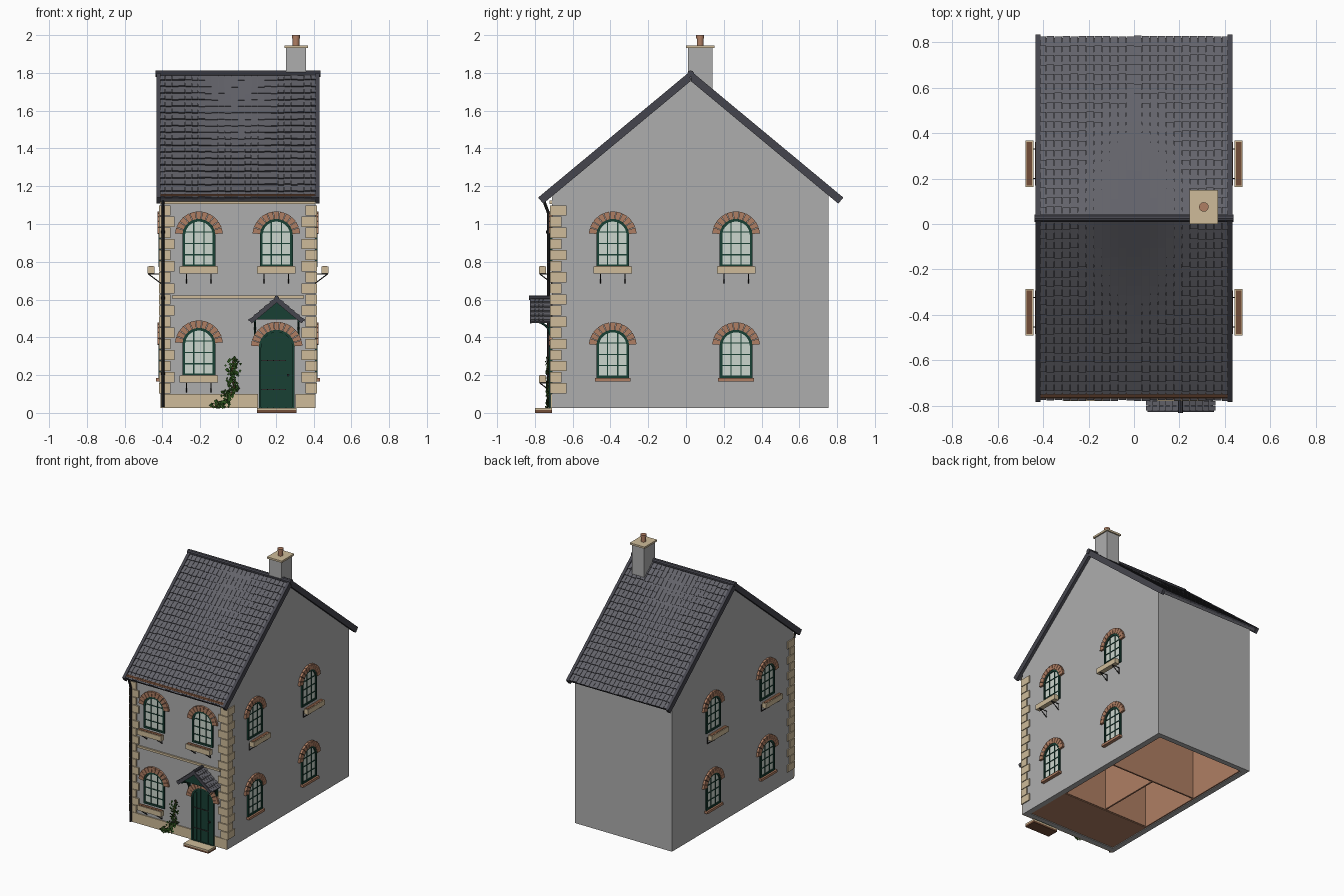
import bpy, bmesh, math, random
from mathutils import Matrix, Vector

if "Cube" in bpy.data.objects:
    bpy.data.objects.remove(bpy.data.objects["Cube"])

random.seed(4)
COLOURS = {
    "wall_grey": (0.42, 0.42, 0.42), "slate": (0.125, 0.125, 0.145),
    "dark_slate": (0.06, 0.06, 0.075), "cream_stone": (0.62, 0.50, 0.32),
    "brick": (0.43, 0.21, 0.125), "dark_green": (0.009, 0.05, 0.034),
    "pale_glass": (0.60, 0.67, 0.61), "iron": (0.022, 0.02, 0.02),
    "brown": (0.17, 0.075, 0.04), "leaf": (0.025, 0.085, 0.012)}
MATS = {}
for n, c in COLOURS.items():
    MATS[n] = bpy.data.materials.new(n)
    MATS[n].diffuse_color = (*c, 1)


def finish(bm, name, mats, M=Matrix(), smooth=False):
    bmesh.ops.recalc_face_normals(bm, faces=bm.faces)
    me = bpy.data.meshes.new(name)
    bm.to_mesh(me)
    bm.free()
    for m in mats.split():
        me.materials.append(MATS[m])
    ob = bpy.data.objects.new(name, me)
    ob.matrix_world = M
    bpy.context.collection.objects.link(ob)
    if smooth:
        bpy.context.view_layer.objects.active = ob
        ob.select_set(True)
        bpy.ops.object.shade_smooth_by_angle()
        ob.select_set(False)


def prism(bm, pts, y0, y1, m=0):
    """Extrude an x-z outline from y0 to y1."""
    a = [bm.verts.new((x, y0, z)) for x, z in pts]
    b = [bm.verts.new((x, y1, z)) for x, z in pts]
    k = len(pts)
    fs = [bm.faces.new((a[i], a[(i + 1) % k], b[(i + 1) % k], b[i])) for i in range(k)]
    fs += [bm.faces.new(a[::-1]), bm.faces.new(b)]
    for f in fs:
        f.material_index = m
    return fs


def box(bm, x0, x1, y0, y1, z0, z1, m=0):
    return prism(bm, [(x0, z0), (x1, z0), (x1, z1), (x0, z1)], y0, y1, m)


def rod(bm, p, q, r, m=0, n=10):
    p, q = Vector(p), Vector(q)
    d = q - p
    M = Matrix.Translation((p + q) / 2) @ d.to_track_quat('Z', 'Y').to_matrix().to_4x4()
    r_ = bmesh.ops.create_cone(bm, cap_ends=True, segments=n, radius1=r, radius2=r, depth=d.length, matrix=M)
    for f in {f for v in r_["verts"] for f in v.link_faces}:
        f.material_index = m


def arch(w, z0, zc, n=14):
    """Round-headed outline: sill z0, arch centre zc, half width w."""
    return [(-w, z0), (w, z0)] + [(w * math.cos(math.pi * i / n), zc + w * math.sin(math.pi * i / n))
                                  for i in range(n + 1)]


def ring(bm, a, b, y0, y1, m=0):
    for i in range(len(a)):
        j = (i + 1) % len(a)
        if (Vector(a[i]) - Vector(a[j])).length > 1e-6:
            prism(bm, [a[i], a[j], b[j], b[i]], y0, y1, m)


def brick_arch(name, r0, r1, zc, M, n=11):
    bm = bmesh.new()
    for i in range(n):
        t0, t1 = [math.radians(4 + 172 * (i + e) / n) for e in (0.05, 0.95)]
        prism(bm, [(r * math.cos(t), zc + r * math.sin(t))
                   for r, t in ((r0, t0), (r1, t0), (r1, t1), (r0, t1))], -0.016, 0.01)
    finish(bm, name, "brick", M)


def window(name, M, z0, planter):
    w, zc = 0.087, z0 + 0.168
    bm = bmesh.new()
    prism(bm, arch(w - 0.008, z0 + 0.004, zc), -0.004, 0.005, 1)
    ring(bm, arch(w, z0, zc), arch(w - 0.014, z0 + 0.014, zc), -0.011, 0.005)
    for x in (-0.027, 0.027):
        box(bm, x - 0.003, x + 0.003, -0.008, 0, z0, zc + 0.068)
    for z in (0.065, 0.125, 0.185):
        box(bm, -w + 0.01, w - 0.01, -0.008, 0, z0 + z - 0.003, z0 + z + 0.003)
    finish(bm, name + "_window", "dark_green pale_glass", M)
    brick_arch(name + "_brick_arch", w, 0.127, zc, M)
    bm = bmesh.new()
    if planter:   # stone trough with soil on iron brackets
        box(bm, -0.102, 0.102, -0.068, -0.032, z0 - 0.035, z0 + 0.003)
        box(bm, -0.095, 0.095, -0.062, -0.038, z0, z0 + 0.005, 1)
        for x in (-0.065, 0.065):
            rod(bm, (x, 0, z0 - 0.037), (x, -0.066, z0 - 0.037), 0.003, 2, 6)
            rod(bm, (x, 0, z0 - 0.085), (x, -0.064, z0 - 0.037), 0.003, 2, 6)
            rod(bm, (x, -0.003, z0 - 0.085), (x, -0.003, z0 - 0.035), 0.003, 2, 6)
        finish(bm, name + "_planter", "cream_stone brown iron", M)
    else:
        box(bm, -0.095, 0.095, -0.025, 0.01, z0 - 0.018, z0)
        finish(bm, name + "_sill", "brick", M)


def rot(deg):
    return Matrix.Rotation(math.radians(deg), 4, 'Z')


# Walls: two gables, front and back
X, YF, YB, YR, SL = 0.41, -0.71, 0.755, 0.025, 0.83
TURN = rot(90)                       # outline x becomes world y


def under(y):
    return 1.772 - SL * abs(y - YR)


bm = bmesh.new()
for y0 in (-X, X - 0.04):
    prism(bm, [(YF, 0.025), (YB, 0.025), (YB, under(YB)), (YR, under(YR)), (YF, under(YF))], y0, y0 + 0.04)
box(bm, YF, YF + 0.04, -X + 0.04, X - 0.04, 0.025, under(YF))
box(bm, YB - 0.04, YB, -X + 0.04, X - 0.04, 0.025, under(YB))
finish(bm, "house_walls", "wall_grey", TURN)

# Interior linings, partitions and floors
bm = bmesh.new()
for s in (-1, 1):
    box(bm, s * 0.365 - 0.005, s * 0.365 + 0.005, -0.67, 0.715, 0.03, 0.6)
for y in (-0.665, -0.31, 0.2, 0.71):
    box(bm, -0.36, 0.36, y - 0.006, y + 0.006, 0.035, 0.6)
box(bm, -0.006, 0.006, -0.3, 0.19, 0.035, 0.6)
box(bm, -0.37, 0.37, -0.67, 0.715, 0.6, 0.615)
box(bm, -0.37, 0.37, -0.67, -0.31, 0.03, 0.04)
box(bm, 0, 0.37, -0.05, 0.2, 0.3, 0.31)
finish(bm, "interior_rooms", "brick")

# Main roof: decks, overlapping slates, barge boards, ridge
L, ROWS, COLS = 1.03, 19, 24
ANG = math.atan(SL)
CO, SI = math.cos(ANG), math.sin(ANG)


def slope(s, d, h):
    return (YR + s * (d * CO + h * SI), 1.795 - d * SI + h * CO)


bm = bmesh.new()
for s in (-1, 1):
    prism(bm, [slope(s, 0, 0), slope(s, L, 0), slope(s, L, -0.022), (YR, 1.765)], -0.42, 0.42)
    for i in range(ROWS):
        for j in range(COLS):
            x = -0.42 + 0.84 * j / COLS
            up, low = L * i / ROWS, L * (i + 1) / ROWS + random.uniform(0, 0.006)
            # slates lie flatter toward the middle of the ridge
            lift = 0.0095 * min(1, max(0.25, math.hypot((x + 0.017) / 0.3, up / 0.75)))
            fs = prism(bm, [slope(s, low, lift), slope(s, up, 0.002), slope(s, low, -0.004)],
                       x + 0.001, x + 0.034)
            fs[2].material_index = 1
finish(bm, "main_roof", "slate dark_slate", TURN)
bm = bmesh.new()
for s in (-1, 1):
    for e in (-1, 1):
        prism(bm, [slope(s, 0, 0.012), slope(s, L + 0.01, 0.012), slope(s, L + 0.01, -0.03), (YR, 1.757)],
              e * 0.421 - 0.011, e * 0.421 + 0.011)
rod(bm, (YR, -0.437, 1.795), (YR, 0.437, 1.795), 0.018)
finish(bm, "barge_boards_and_ridge", "dark_slate", TURN, True)

# Chimney
bm = bmesh.new()
box(bm, 0.255, 0.36, 0.01, 0.14, 1.66, 1.935)
box(bm, 0.245, 0.37, 0.0, 0.15, 1.932, 1.946, 1)
rod(bm, (0.307, 0.075, 1.94), (0.307, 0.075, 1.985), 0.018, 2, 16)
rod(bm, (0.307, 0.075, 1.982), (0.307, 0.075, 2.0), 0.021, 2, 16)
finish(bm, "chimney", "wall_grey cream_stone brick", smooth=True)

# Gutter and downpipe
bm = bmesh.new()
rod(bm, (-0.42, -0.752, 1.145), (0.42, -0.752, 1.145), 0.015, 1)
pipe = [(-0.397, -0.752, 1.14), (-0.397, -0.748, 1.11), (-0.397, -0.729, 1.06), (-0.397, -0.729, 0.03)]
for p, q in zip(pipe, pipe[1:]):
    rod(bm, p, q, 0.008)
for z in (0.2, 0.6, 0.95):
    rod(bm, (-0.397, -0.729, z), (-0.397, -0.729, z + 0.015), 0.011)
finish(bm, "gutter_and_downpipe", "iron brown", smooth=True)

# Stone trim: quoins, plinth, string course, eaves band
bm = bmesh.new()
for s in (-1, 1):
    for i in range(17):
        z = 0.103 + i * 0.0588
        wide, deep = (0.075, 0.05) if i % 2 else (0.052, 0.078)
        xs = sorted((s * (X + 0.008), s * (X - wide)))
        box(bm, xs[0], xs[1], YF - 0.01, YF + 0.01, z, z + 0.054)
        xs = sorted((s * (X + 0.008), s * (X - 0.01)))
        box(bm, xs[0], xs[1], YF - 0.01, YF + deep, z, z + 0.054)
box(bm, -0.41, 0.105, YF - 0.008, YF, 0.025, 0.1)
box(bm, 0.305, 0.41, YF - 0.008, YF, 0.025, 0.1)
box(bm, -0.35, 0.35, YF - 0.012, YF, 0.606, 0.622)
box(bm, -0.41, 0.41, YF - 0.012, YF, 1.105, 1.125)
finish(bm, "stone_trim", "cream_stone")

# Windows on the front and both sides
for name, x, z in (("front_upper_left", -0.207, 0.772), ("front_upper_right", 0.203, 0.772),
                   ("front_lower", -0.207, 0.195)):
    window(name, Matrix.Translation((x, YF, 0)) @ rot(0), z, True)
for side, s in (("right", 1), ("left", -1)):
    for place, y in (("front", -0.388), ("back", 0.265)):
        M = Matrix.Translation((s * X, y, 0)) @ rot(90 * s)
        window(f"{side}_{place}_upper", M, 0.772, True)
        window(f"{side}_{place}_lower", M, 0.185, False)

# Door with planks, straps and handle
DOOR = Matrix.Translation((0.205, YF, 0))
bm = bmesh.new()
prism(bm, arch(0.095, 0.025, 0.345), -0.004, 0.005)
ring(bm, arch(0.095, 0.025, 0.345), arch(0.082, 0.03, 0.345), -0.014, 0.005)
for i in range(5):
    x = -0.064 + i * 0.032
    box(bm, x - 0.0135, x + 0.0135, -0.009, 0, 0.03, 0.345 + math.sqrt(0.082 ** 2 - x * x))
for z in (0.12, 0.275):
    box(bm, -0.08, 0.05, -0.012, 0, z, z + 0.006, 1)
rod(bm, (0.06, -0.008, 0.2), (0.06, -0.022, 0.2), 0.007, 1)
finish(bm, "front_door", "dark_green iron", DOOR)
brick_arch("door_brick_arch", 0.095, 0.137, 0.345, DOOR, 13)
bm = bmesh.new()
box(bm, -0.105, 0.105, -0.09, 0, 0.0, 0.014, 1)
box(bm, -0.105, 0.105, -0.09, 0, 0.014, 0.025)
finish(bm, "doorstep", "cream_stone brown", DOOR)

# Door canopy: slated gable, green panel and brackets
bm = bmesh.new()
for s in (-1, 1):
    prism(bm, [(0, 0.608), (s * 0.142, 0.49), (s * 0.13, 0.475), (0, 0.583)], -0.11, 0)
    for i in range(5):
        a, b = i / 5, (i + 1.15) / 5
        for j in range(5):
            prism(bm, [(s * 0.142 * b + s * 0.006, 0.608 - 0.118 * b + 0.008), (s * 0.142 * a, 0.609 - 0.118 * a),
                       (s * 0.142 * b, 0.606 - 0.118 * b)], -0.11 + j * 0.022, -0.09 + j * 0.022)
    prism(bm, [(0, 0.614), (s * 0.146, 0.493), (s * 0.132, 0.474), (0, 0.583)], -0.117, -0.107, 1)
    box(bm, s * 0.115 - 0.006, s * 0.115 + 0.006, -0.014, 0, 0.41, 0.495, 2)
    arc = [(-0.095 + 0.085 * math.cos(t * 0.393), 0.49 - 0.075 * math.sin(t * 0.393)) for t in range(5)]
    for k in range(4):
        t0, t1 = k * math.pi / 8, (k + 1) * math.pi / 8
        rod(bm, (s * 0.115, -0.095 + 0.085 * math.sin(t0), 0.485 - 0.07 * (1 - math.cos(t0))),
            (s * 0.115, -0.095 + 0.085 * math.sin(t1), 0.485 - 0.07 * (1 - math.cos(t1))), 0.006, 2, 6)
    box(bm, s * 0.115 - 0.006, s * 0.115 + 0.006, -0.1, 0, 0.482, 0.494, 2)
prism(bm, [(-0.115, 0.495), (0.115, 0.495), (0, 0.59)], -0.085, -0.078, 2)
rod(bm, (0, -0.12, 0.609), (0, 0, 0.609), 0.012, 1)
finish(bm, "door_canopy", "slate dark_slate dark_green", DOOR)

# Climbing plant: stems and scattered leaves
bm = bmesh.new()
path = [(-0.13, 0.03), (-0.06, 0.06), (-0.02, 0.13), (-0.035, 0.21), (-0.02, 0.29)]
for (x0, z0), (x1, z1) in zip(path, path[1:]):
    rod(bm, (x0, -0.722, z0), (x1, -0.722, z1), 0.004, 1, 6)
    for i in range(48):
        t = random.random()
        c = Vector((x0 + (x1 - x0) * t + random.gauss(0, 0.017), random.uniform(-0.742, -0.72),
                    max(0.03, z0 + (z1 - z0) * t + random.gauss(0, 0.013))))
        r = random.uniform(0.006, 0.011)
        M = Matrix.Translation(c) @ Matrix.Rotation(random.uniform(-0.6, 0.6), 4, 'X') @ rot(random.uniform(-40, 40))
        vs = [bm.verts.new(M @ Vector(p)) for p in ((0, 0, -r), (r, 0, 0.2 * r), (0, -0.3 * r, r), (-r, 0, 0.2 * r))]
        bm.faces.new(vs)
finish(bm, "climbing_plant", "leaf brown")

for m in bpy.data.materials:
    if m.users and not m.is_grease_pencil:
        m.use_nodes = True
        m.node_tree.nodes["Principled BSDF"].inputs["Base Color"].default_value = m.diffuse_color
